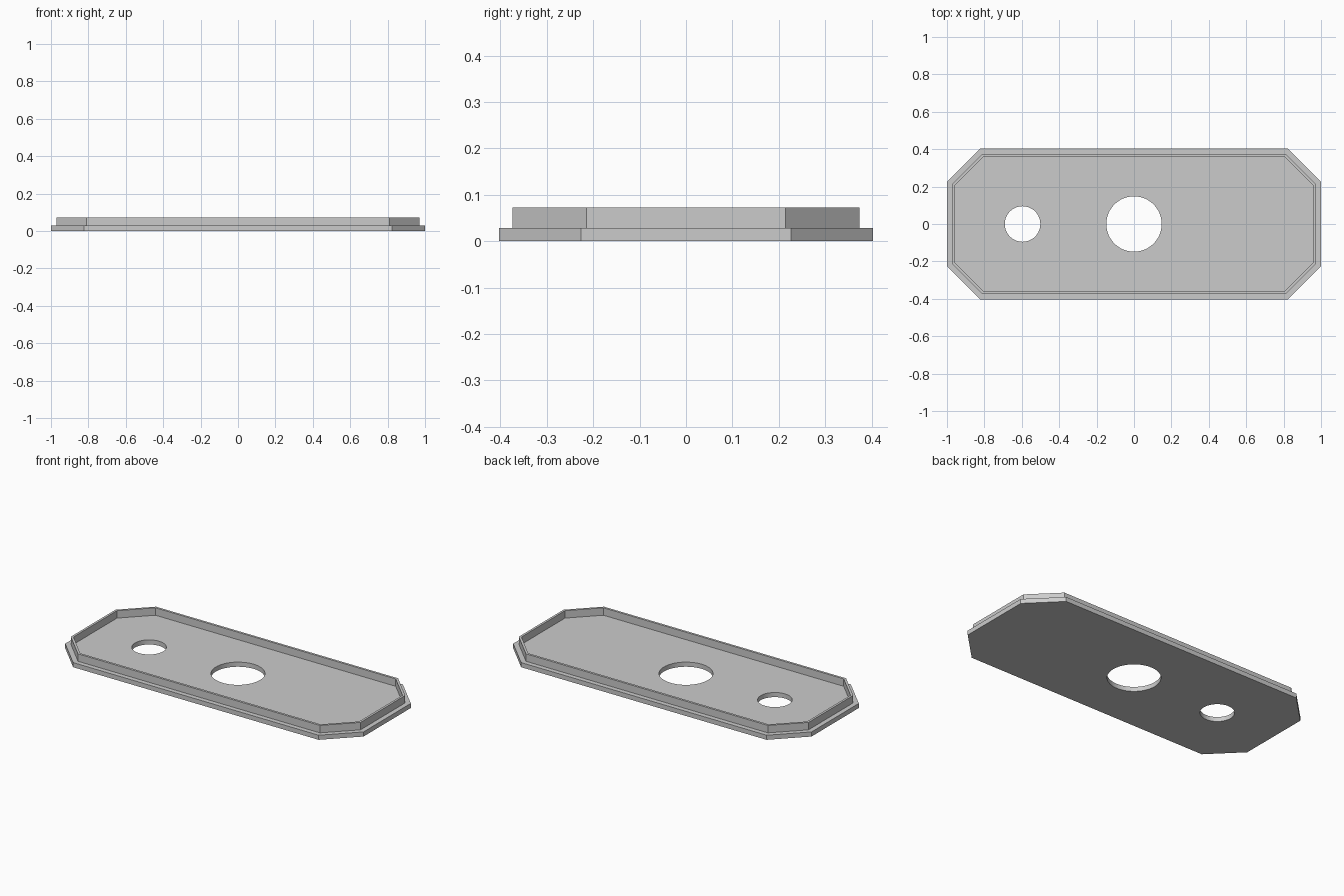
import bpy
import bmesh
import math

cube = bpy.data.objects.get("Cube")
if cube:
    bpy.data.objects.remove(cube, do_unlink=True)

HALF_X, HALF_Y, CHAMFER = 1.0, 0.403, 0.177
BASE_TOP, RIM_TOP = 0.028, 0.073

grey = bpy.data.materials.new("plain grey")
grey.use_nodes = True
colour = (0.6, 0.6, 0.6, 1)
grey.diffuse_color = colour
grey.node_tree.nodes["Principled BSDF"].inputs["Base Color"].default_value = colour


def octagon(inset):
    """Chamfered rectangle, moved inwards evenly by inset."""
    x, y = HALF_X - inset, HALF_Y - inset
    c = CHAMFER - inset * (2 - math.sqrt(2))
    quarter = [(x, y - c), (x - c, y)]
    half = quarter + [(-px, py) for px, py in reversed(quarter)]
    return half + [(-px, -py) for px, py in half]


def circle(cx, radius, sides=64):
    return [(cx + radius * math.cos(math.tau * i / sides),
             radius * math.sin(math.tau * i / sides)) for i in range(sides)]


def plate(name, loops, bottom, top):
    """Extrude an outline, with any further loops left open as holes."""
    bm = bmesh.new()
    edges = []
    for loop in loops:
        verts = [bm.verts.new((x, y, bottom)) for x, y in loop]
        edges += [bm.edges.new((v, verts[i - 1])) for i, v in enumerate(verts)]
    bmesh.ops.triangle_fill(bm, edges=edges, use_beauty=True, use_dissolve=False)
    result = bmesh.ops.extrude_face_region(bm, geom=bm.faces[:], use_keep_orig=True)
    raised = [g for g in result["geom"] if isinstance(g, bmesh.types.BMVert)]
    bmesh.ops.translate(bm, vec=(0, 0, top - bottom), verts=raised)
    bmesh.ops.recalc_face_normals(bm, faces=bm.faces[:])
    mesh = bpy.data.meshes.new(name)
    bm.to_mesh(mesh)
    bm.free()
    mesh.materials.append(grey)
    obj = bpy.data.objects.new(name, mesh)
    bpy.context.collection.objects.link(obj)
    bpy.ops.object.select_all(action="DESELECT")
    obj.select_set(True)
    bpy.context.view_layer.objects.active = obj
    bpy.ops.object.shade_smooth_by_angle(angle=math.radians(30))


# Base plate with a centre hole and a smaller hole on the right
plate("base_plate", [octagon(0), circle(0, 0.148), circle(-0.596, 0.095)], 0, BASE_TOP)

# Thin raised wall set in from the edge
plate("raised_rim", [octagon(0.029), octagon(0.043)], BASE_TOP, RIM_TOP)
